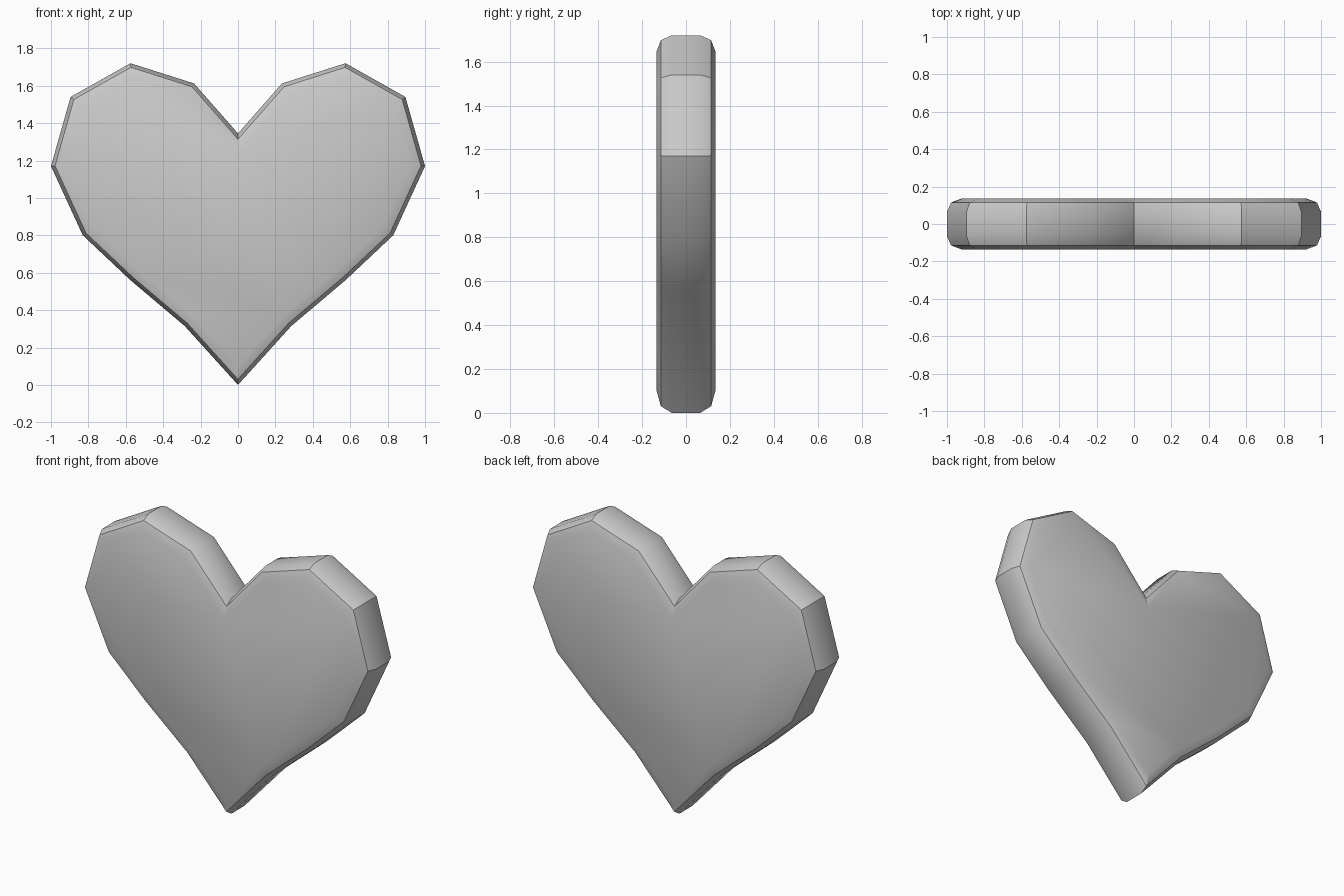
import bpy, bmesh, math

if "Cube" in bpy.data.objects:
    bpy.data.objects.remove(bpy.data.objects["Cube"])

HALF_DEPTH = 0.135
BEVEL = 0.07

# Right half of the heart outline, tip to notch (x, z)
half = [(0, 0), (0.285, 0.315), (0.575, 0.56), (0.83, 0.80), (1.0, 1.17),
        (0.895, 1.54), (0.575, 1.72), (0.235, 1.612), (0, 1.345)]
outline = half + [(-x, z) for x, z in half[-2:0:-1]]

# Extrude the outline into a slab
bm = bmesh.new()
front = bm.faces.new([bm.verts.new((x, -HALF_DEPTH, z)) for x, z in outline])
ext = bmesh.ops.extrude_face_region(bm, geom=[front], use_keep_orig=True)
for v in ext["geom"]:
    if isinstance(v, bmesh.types.BMVert):
        v.co.y = HALF_DEPTH
bmesh.ops.recalc_face_normals(bm, faces=bm.faces)

# Round the front and back rims, leaving the facet corners sharp
rims = [e for e in bm.edges if abs(e.verts[0].co.y - e.verts[1].co.y) < 1e-5]
bmesh.ops.bevel(bm, geom=rims, offset=BEVEL, offset_type='OFFSET', segments=2,
                profile=0.5, affect='EDGES')

mesh = bpy.data.meshes.new("heart")
bm.to_mesh(mesh)
bm.free()
heart = bpy.data.objects.new("heart", mesh)
bpy.context.collection.objects.link(heart)

# Smooth shading with sharp facet edges
bpy.context.view_layer.objects.active = heart
heart.select_set(True)
bpy.ops.object.shade_smooth_by_angle(angle=math.radians(30))
